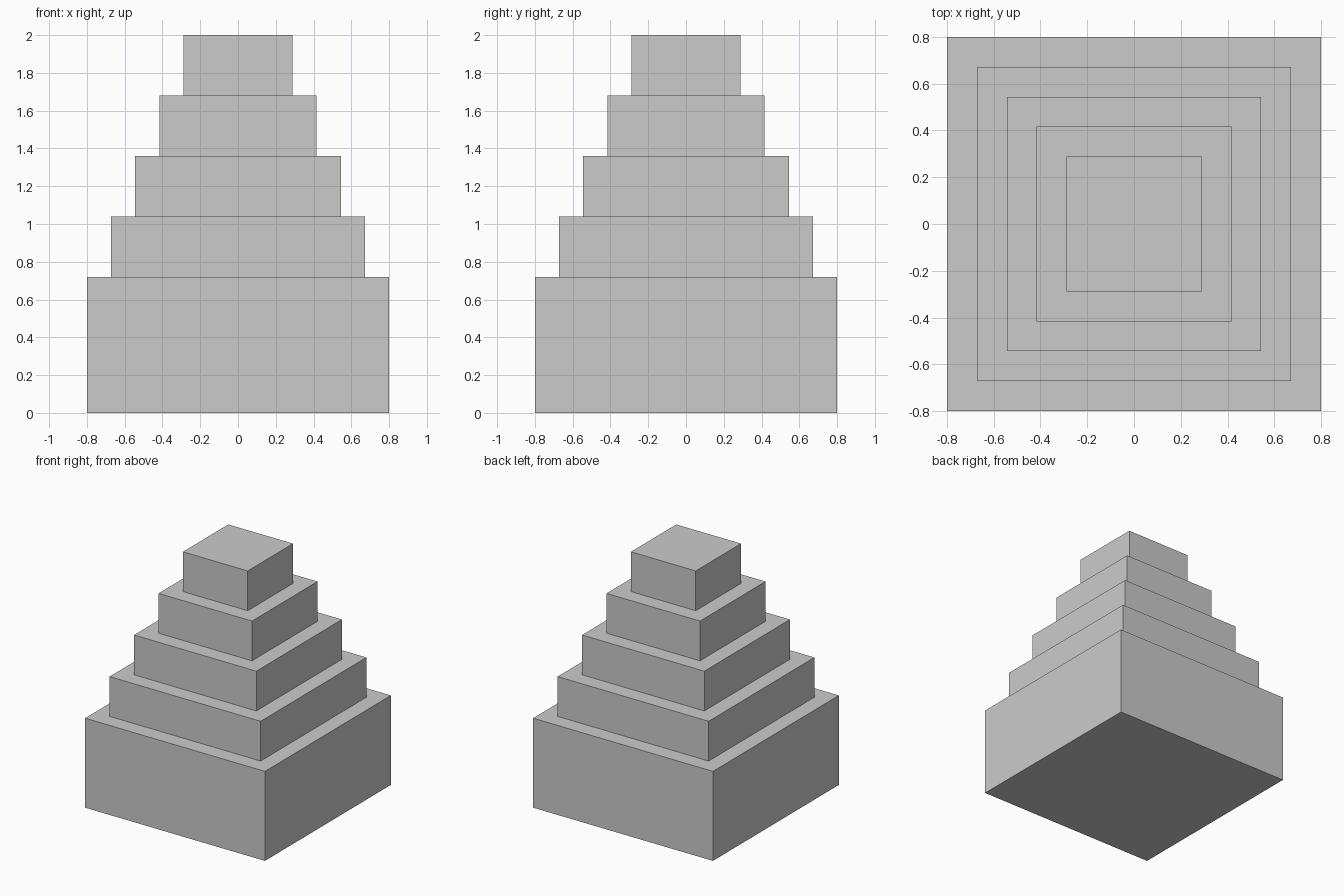
import bpy

if "Cube" in bpy.data.objects:
    bpy.data.objects.remove(bpy.data.objects["Cube"])

# One plain grey for the whole model
grey = bpy.data.materials.new("light_grey")
grey.diffuse_color = (0.6, 0.6, 0.6, 1.0)
grey.use_nodes = True
grey.node_tree.nodes["Principled BSDF"].inputs["Base Color"].default_value = grey.diffuse_color


def add_tier(name, half, z0, z1):
    """Square block standing between two heights."""
    bpy.ops.mesh.primitive_cube_add(size=1, location=(0, 0, (z0 + z1) / 2))
    tier = bpy.context.object
    tier.name = name
    tier.scale = (2 * half, 2 * half, z1 - z0)
    bpy.ops.object.transform_apply(location=False, rotation=False, scale=True)
    tier.data.materials.append(grey)


# Tall base block
BASE_HALF, BASE_TOP = 0.8, 0.72
add_tier("base", BASE_HALF, 0, BASE_TOP)

# Four equal steps, each set in from the one below
RISE, INSET = 0.32, 0.128
for i in range(1, 5):
    z0 = BASE_TOP + RISE * (i - 1)
    add_tier(f"step_{i}", BASE_HALF - INSET * i, z0, z0 + RISE)
